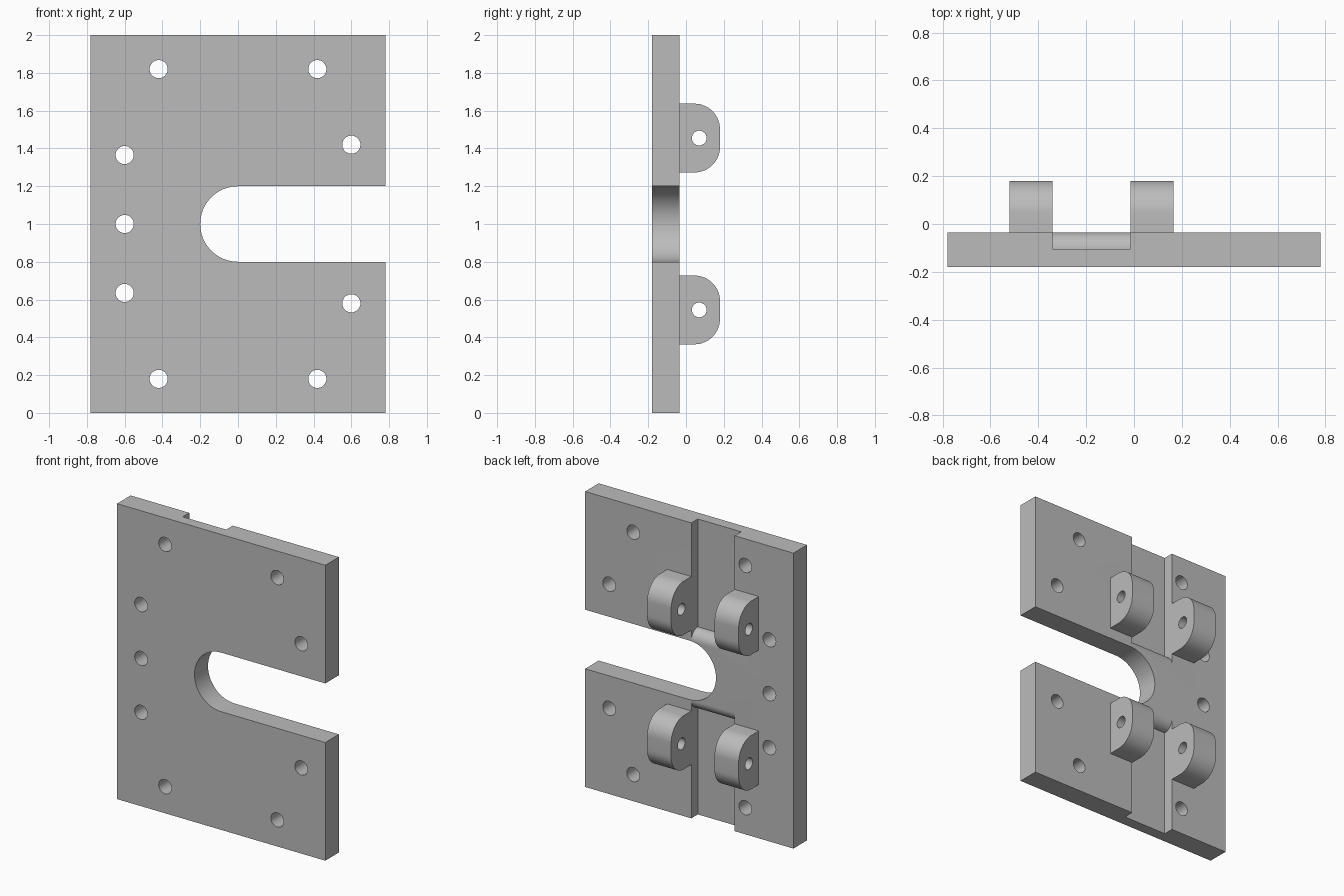
import bpy
import bmesh
from math import pi, sin, cos
from mathutils import Vector

if "Cube" in bpy.data.objects:
    bpy.data.objects.remove(bpy.data.objects["Cube"])

# Single grey finish
grey = bpy.data.materials.new("plain grey")
grey.use_nodes = True
colour = (0.5, 0.5, 0.5, 1)
grey.diffuse_color = colour
grey.node_tree.nodes["Principled BSDF"].inputs["Base Color"].default_value = colour

# Main dimensions
HALF_W, FRONT, BACK, FLOOR = 0.78, -0.18, -0.035, -0.105
GROOVE = (-0.34, -0.015)
PIVOT_OFFSET = 0.455
PIVOT_Y = 0.07


def arc(cx, cy, r, start, end, steps=16):
    angles = [start + (end - start) * i / steps for i in range(steps + 1)]
    return [(cx + r * cos(a), cy + r * sin(a)) for a in angles]


def prism(name, profile, axis, start, end):
    """Extrude an (x, z) profile along y, or a (y, z) profile along x."""
    bm = bmesh.new()

    def place(p):
        return (p[0], start, p[1]) if axis == "y" else (start, p[0], p[1])

    face = bm.faces.new([bm.verts.new(place(p)) for p in profile])
    out = bmesh.ops.extrude_face_region(bm, geom=[face])
    shift = Vector((0, end - start, 0) if axis == "y" else (end - start, 0, 0))
    verts = [v for v in out["geom"] if isinstance(v, bmesh.types.BMVert)]
    bmesh.ops.translate(bm, verts=verts, vec=shift)
    bmesh.ops.recalc_face_normals(bm, faces=bm.faces[:])
    mesh = bpy.data.meshes.new(name)
    bm.to_mesh(mesh)
    bm.free()
    obj = bpy.data.objects.new(name, mesh)
    bpy.context.collection.objects.link(obj)
    mesh.materials.append(grey)
    return obj


def cut(obj, cutter):
    cutter.hide_render = True
    mod = obj.modifiers.new("cut", "BOOLEAN")
    mod.operation = "DIFFERENCE"
    mod.solver = "EXACT"
    mod.object = cutter
    bpy.context.view_layer.objects.active = obj
    bpy.ops.object.modifier_apply(modifier=mod.name)
    bpy.data.objects.remove(cutter)


def smooth(obj):
    bpy.ops.object.select_all(action="DESELECT")
    obj.select_set(True)
    bpy.context.view_layer.objects.active = obj
    bpy.ops.object.shade_smooth_by_angle(angle=pi / 6)


# Plate outline with the round-ended slot open on one side
outline = [(HALF_W, 0), (HALF_W, 0.8)]
outline += arc(0, 1, 0.2, 1.5 * pi, 0.5 * pi, 32)
outline += [(HALF_W, 1.2), (HALF_W, 2), (-HALF_W, 2), (-HALF_W, 0)]
plate = prism("plate", outline, "y", FRONT, BACK)

# Shallow channel above and below the slot, with a rounded lip at its inner end
lip = arc(FLOOR, 1.2, BACK - FLOOR, pi / 2, 0)
channel = [(FLOOR, 2.1)] + lip + [(0.1, 1.2), (0.1, 2.1)]
for side in (1, -1):
    shape = [(y, 1 + side * (z - 1)) for y, z in channel]
    cut(plate, prism("channel_cutter", shape, "x", *GROOVE))

# Mounting holes
holes = [(-0.6, 1)]
for side in (1, -1):
    for x, dz in ((-0.42, 0.82), (0.42, 0.82), (-0.6, 0.365), (0.6, 0.42)):
        holes.append((x, 1 + side * dz))
for x, z in holes:
    ring = arc(x, z, 0.048, 0, 2 * pi, 32)[:-1]
    cut(plate, prism("hole_cutter", ring, "y", FRONT - 0.1, BACK + 0.1))
smooth(plate)

# Hinge lugs either side of the channel, each with a pin hole
R, TIP, HALF_H = 0.135, 0.18, 0.182
for level, side in (("upper", 1), ("lower", -1)):
    z = 1 + side * PIVOT_OFFSET
    profile = [(BACK, z - HALF_H)]
    profile += arc(TIP - R, z - HALF_H + R, R, -pi / 2, 0)
    profile += arc(TIP - R, z + HALF_H - R, R, 0, pi / 2)
    profile += [(BACK, z + HALF_H)]
    for hand, x0, x1 in (("right", -0.52, GROOVE[0]), ("left", GROOVE[1], 0.165)):
        lug = prism(f"{level}_{hand}_lug", profile, "x", x0, x1)
        pin = arc(PIVOT_Y, z, 0.039, 0, 2 * pi, 32)[:-1]
        cut(lug, prism("pin_cutter", pin, "x", x0 - 0.1, x1 + 0.1))
        smooth(lug)
